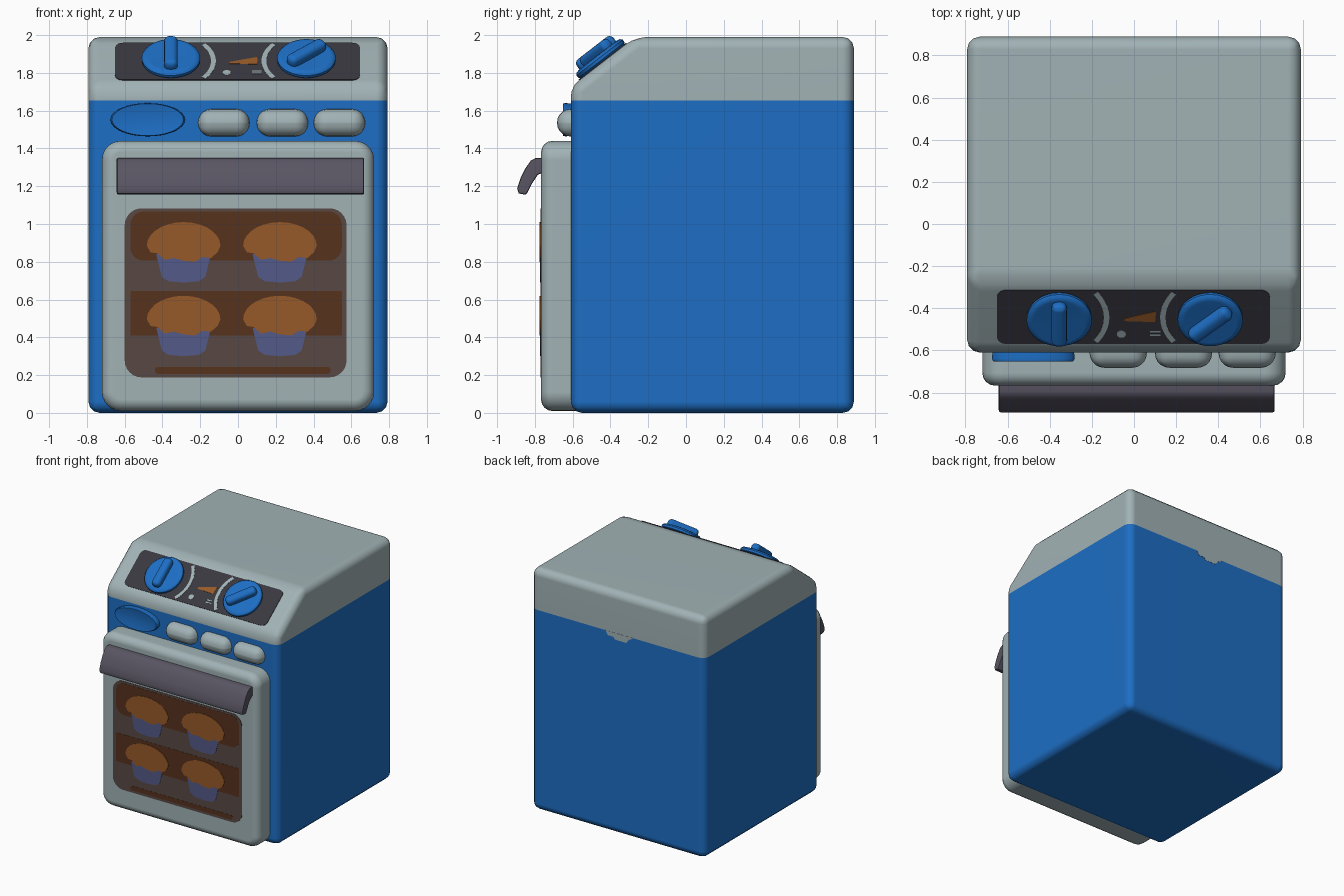
import bpy, bmesh, math
from math import sin, cos, pi, radians
from mathutils import Matrix

if "Cube" in bpy.data.objects:
    bpy.data.objects.remove(bpy.data.objects["Cube"])


def material(name, rgb):
    lin = [((c / 255 + 0.055) / 1.055) ** 2.4 for c in rgb]
    m = bpy.data.materials.new(name)
    m.diffuse_color = (*lin, 1)
    m.use_nodes = True
    m.node_tree.nodes["Principled BSDF"].inputs["Base Color"].default_value = m.diffuse_color
    return m


BLUE = material("blue", (29, 110, 196))
GREY = material("light_grey", (161, 178, 181))
DARK = material("panel_charcoal", (57, 56, 64))
HANDLE = material("handle_purple_grey", (89, 85, 99))
GLASS = material("window_taupe", (88, 72, 67))
BROWN = material("oven_brown", (87, 50, 29))
CRUST = material("muffin_crust", (150, 90, 40))
CUP = material("muffin_cup", (83, 90, 136))


def finish(name, bm, mats, angle=40):
    bmesh.ops.recalc_face_normals(bm, faces=bm.faces[:])
    me = bpy.data.meshes.new(name)
    bm.to_mesh(me)
    bm.free()
    for m in mats:
        me.materials.append(m)
    me.shade_smooth()
    me.set_sharp_from_angle(angle=radians(angle))
    ob = bpy.data.objects.new(name, me)
    bpy.context.collection.objects.link(ob)
    w = ob.modifiers.new("weighted", 'WEIGHTED_NORMAL')
    w.keep_sharp = True
    return ob


def bevel(bm, edges, r, seg=3):
    bm.normal_update()
    bmesh.ops.bevel(bm, geom=edges, offset=r, segments=seg, profile=0.5,
                    affect='EDGES', clamp_overlap=True)


def skin(bm, rings):
    """Join closed rings of verts with quads and cap both ends."""
    n = len(rings[0])
    for a, b in zip(rings, rings[1:]):
        for i in range(n):
            j = (i + 1) % n
            bm.faces.new((a[i], a[j], b[j], b[i]))
    bm.faces.new(rings[0][::-1])
    bm.faces.new(rings[-1])
    bm.normal_update()
    bmesh.ops.recalc_face_normals(bm, faces=bm.faces[:])


def prism(pts, depth, mat4):
    """Outline in local XY extruded along local Z, then placed."""
    bm = bmesh.new()
    skin(bm, [[bm.verts.new((x, y, z)) for x, y in pts] for z in (0, depth)])
    bm.transform(mat4)
    bm.normal_update()
    return bm


def plate(name, pts, t, mat4, mat):
    return finish(name, prism(pts, t, mat4), [mat], 30)


def rounded_box(name, size, r, seg, mat4, mat):
    bm = bmesh.new()
    bmesh.ops.create_cube(bm, size=1, matrix=Matrix.Diagonal((*size, 1)))
    bevel(bm, bm.edges[:], r, seg)
    bm.transform(mat4)
    return finish(name, bm, [mat])


def lathe(name, prof, mat4, mat, n=32):
    bm = bmesh.new()
    skin(bm, [[bm.verts.new((r * cos(2 * pi * i / n), r * sin(2 * pi * i / n), z))
               for i in range(n)] for r, z in prof])
    bm.transform(mat4)
    return finish(name, bm, [mat])


def round_rect(x0, x1, y0, y1, r, n=6):
    pts = []
    for k, (cx, cy) in enumerate([(x1 - r, y1 - r), (x0 + r, y1 - r),
                                  (x0 + r, y0 + r), (x1 - r, y0 + r)]):
        for i in range(n + 1):
            a = pi / 2 * (k + i / n)
            pts.append((cx + r * cos(a), cy + r * sin(a)))
    return pts


T = Matrix.Translation
ALONG_X = Matrix(((0, 0, 1, 0), (1, 0, 0, 0), (0, 1, 0, 0), (0, 0, 0, 1)))
UPRIGHT = Matrix.Rotation(pi / 2, 4, 'X')          # local z faces the front
SLOPE = T((0, -0.44, 1.8585)) @ Matrix.Rotation(math.atan2(0.263, 0.34), 4, 'X')

# Cabinet: sloped-front profile, blue below and grey above the seam
bm = prism([(-0.61, 0), (0.889, 0), (0.889, 1.99), (-0.27, 1.99), (-0.61, 1.727)],
           1.584, T((-0.792, 0, 0)) @ ALONG_X)
bevel(bm, bm.edges[:], 0.06)
SEAM = 1.655
bmesh.ops.bisect_plane(bm, geom=bm.verts[:] + bm.edges[:] + bm.faces[:],
                       plane_co=(0, 0, SEAM), plane_no=(0, 0, 1))
for f in bm.faces:
    f.material_index = int(f.calc_center_median().z > SEAM)
finish("cabinet", bm, [BLUE, GREY])

# Small grey tab on the back of the seam
BACK = T((0, 0.889, 0)) @ Matrix.Rotation(pi, 4, 'Z') @ UPRIGHT
plate("rear_tab", [(-0.11, 1.655), (-0.09, 1.62), (-0.04, 1.62), (-0.02, 1.6),
                   (0.08, 1.6), (0.1, 1.63), (0.15, 1.655)], 0.0015, BACK, GREY)

# Oven door: rounded corners and rolled front rim
bm = prism(round_rect(-0.72, 0.72, 0.01, 1.44, 0.1), 0.187, T((0, -0.58, 0)) @ UPRIGHT)
rim = [e for e in bm.edges if all(v.co.y < -0.76 for v in e.verts)]
bevel(bm, rim, 0.06, 4)
finish("oven_door", bm, [GREY])

# Curved door handle
bm = prism([(-0.74, 1.35), (-0.795, 1.35), (-0.822, 1.335), (-0.85, 1.295), (-0.875, 1.245),
            (-0.894, 1.19), (-0.886, 1.162), (-0.85, 1.155), (-0.838, 1.168),
            (-0.815, 1.215), (-0.785, 1.26), (-0.74, 1.28)],
           1.31, T((-0.642, 0, 0)) @ ALONG_X)
ends = [e for e in bm.edges if abs(e.verts[0].co.x - e.verts[1].co.x) < 1e-4]
bevel(bm, ends, 0.01, 2)
finish("door_handle", bm, [HANDLE])

# Window with painted shelves and muffins
WIN = T((0, -0.767, 0)) @ UPRIGHT
plate("window", round_rect(-0.6, 0.575, 0.188, 1.083, 0.09), 0.003, WIN, GLASS)
plate("upper_interior", round_rect(-0.57, 0.55, 0.806, 1.066, 0.07), 0.0045, WIN, BROWN)
plate("lower_interior", [(-0.57, 0.41), (0.55, 0.41), (0.55, 0.645), (-0.57, 0.645)],
      0.0045, WIN, BROWN)
plate("bottom_shadow_strip", round_rect(-0.44, 0.49, 0.207, 0.243, 0.015), 0.0045, WIN, BROWN)
dome = [(0.195 * cos(pi * i / 14), 0.885 + 0.125 * sin(pi * i / 14)) for i in range(15)]
dome += [(-0.175, 0.85), (-0.14, 0.845), (-0.1, 0.81), (-0.05, 0.82), (0, 0.805),
         (0.06, 0.8), (0.1, 0.825), (0.145, 0.82), (0.18, 0.85)]
cup = [(-0.145, 0.84), (-0.115, 0.72), (-0.08, 0.697), (0, 0.69), (0.08, 0.697),
       (0.115, 0.72), (0.145, 0.84)]
for row, dz in (("upper", 0), ("lower", -0.39)):
    for side, dx in (("left", -0.288), ("right", 0.222)):
        M = WIN @ T((dx, dz, 0))
        plate(f"{row}_{side}_muffin_cup", cup, 0.006, M, CUP)
        plate(f"{row}_{side}_muffin_top", dome, 0.0075, M, CRUST)

# Oval button and three push buttons above the door
lathe("oval_button", [(0.97, -0.02), (1, 0.03), (0.96, 0.042), (0.88, 0.042), (0.3, 0.03)],
      T((-0.478, -0.61, 1.552)) @ UPRIGHT @ Matrix.Diagonal((0.197, 0.088, 1, 1)), BLUE)
for i, x in enumerate((-0.075, 0.235, 0.537)):
    rounded_box(f"push_button_{i + 1}", (0.272, 0.145, 0.145), 0.07, 5,
                T((x, -0.61, 1.536)), GREY)

# Sloped control panel with dial markings
plate("control_panel", round_rect(-0.65, 0.645, -0.16, 0.16, 0.04), 0.004, SLOPE, DARK)
arc = [(r * cos(a), r * sin(a)) for r, seq in ((0.238, range(-8, 9)), (0.212, range(8, -9, -1)))
       for a in [radians(5 * k) for k in seq]]
for side, x, flip, turn in (("left", -0.355, 1, 0), ("right", 0.362, -1, -48)):
    plate(f"{side}_dial_mark", [(x + flip * u, v) for u, v in arc], 0.006, SLOPE, GREY)
    K = SLOPE @ T((x, 0, 0)) @ Matrix.Rotation(radians(turn), 4, 'Z')
    lathe(f"{side}_knob", [(0.14, 0), (0.154, 0.012), (0.155, 0.028), (0.145, 0.04),
                           (0.125, 0.044), (0.05, 0.036)], K, BLUE)
    rounded_box(f"{side}_knob_grip", (0.072, 0.245, 0.07), 0.028, 4, K @ T((0, 0, 0.057)), BLUE)
plate("heat_wedge", [(-0.045, -0.022), (0.1, -0.028), (0.105, 0.035), (0.03, 0.015), (-0.045, -0.008)],
      0.006, SLOPE, CRUST)
plate("round_mark", [(-0.06 + 0.022 * cos(pi * i / 6), -0.1 + 0.022 * sin(pi * i / 6))
                     for i in range(12)], 0.006, SLOPE, GREY)
for i, v in enumerate((-0.11, -0.09)):
    plate(f"line_mark_{i + 1}", [(0.075, v), (0.125, v), (0.125, v + 0.008), (0.075, v + 0.008)],
          0.006, SLOPE, GREY)
